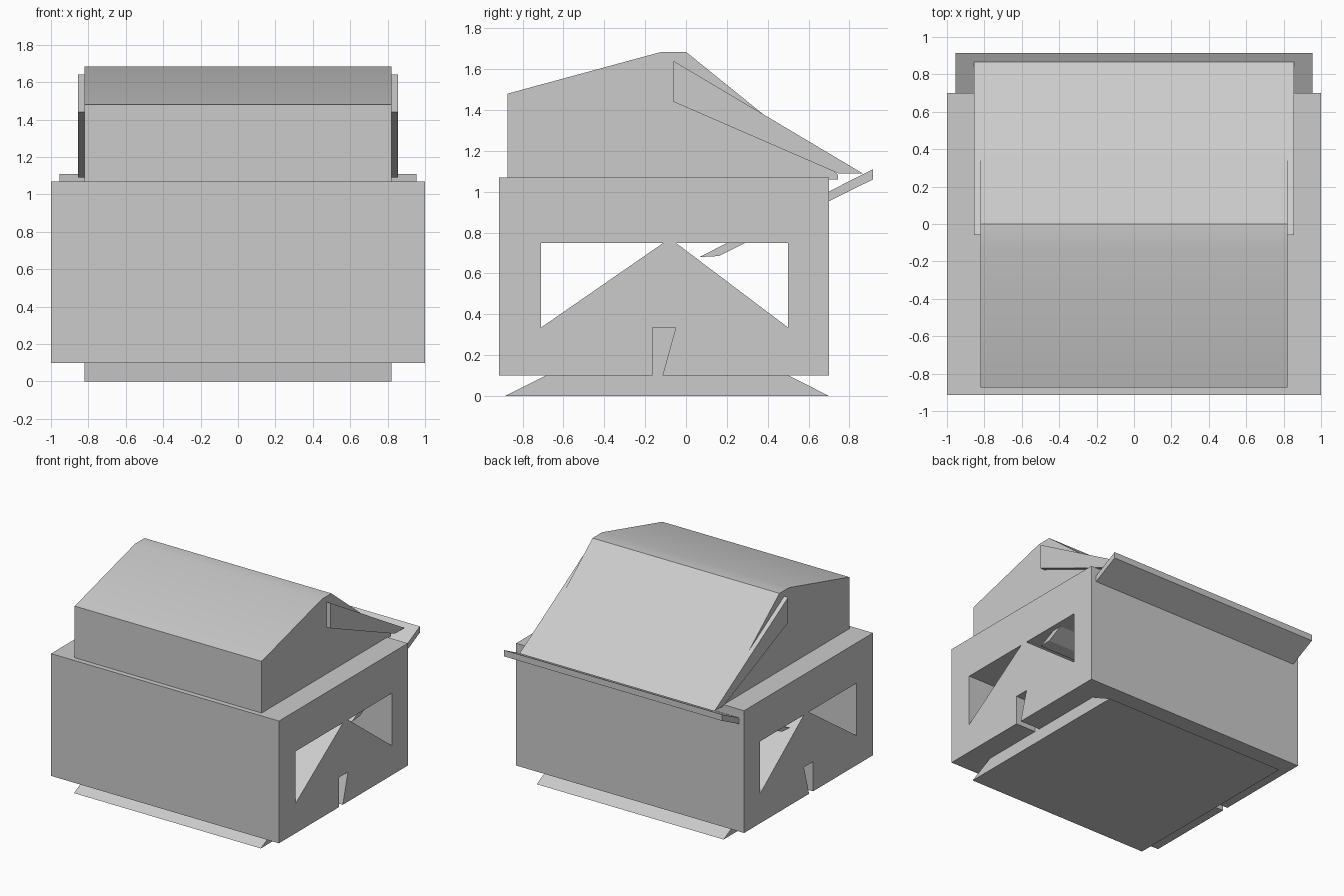
import bpy, bmesh

if "Cube" in bpy.data.objects:
    bpy.data.objects.remove(bpy.data.objects["Cube"])


def prism(name, profile, half_width):
    """Extrude a (y, z) side profile symmetrically along x."""
    bm = bmesh.new()
    face = bm.faces.new([bm.verts.new((-half_width, y, z)) for y, z in profile])
    ext = bmesh.ops.extrude_face_region(bm, geom=[face])
    moved = [v for v in ext["geom"] if isinstance(v, bmesh.types.BMVert)]
    bmesh.ops.translate(bm, verts=moved, vec=(2 * half_width, 0, 0))
    bmesh.ops.recalc_face_normals(bm, faces=bm.faces)
    mesh = bpy.data.meshes.new(name)
    bm.to_mesh(mesh)
    bm.free()
    obj = bpy.data.objects.new(name, mesh)
    bpy.context.collection.objects.link(obj)
    return obj


# Main block
body = prism("body", [(-0.915, 0.1), (0.7, 0.1), (0.7, 1.07), (-0.915, 1.07)], 1.0)

# Triangular side windows and the tapered bottom slot, cut right through
openings = {
    "front_window_cutter": [(-0.71, 0.335), (-0.11, 0.75), (-0.71, 0.75)],
    "back_window_cutter": [(0.5, 0.335), (0.5, 0.75), (-0.05, 0.75)],
    "slot_cutter": [(-0.1427, 0.0), (-0.115, 0.1), (-0.05, 0.335),
                    (-0.165, 0.335), (-0.165, 0.0)],
}
for name, profile in openings.items():
    cutter = prism(name, profile, 1.2)
    mod = body.modifiers.new(name, "BOOLEAN")
    mod.operation = "DIFFERENCE"
    mod.solver = "EXACT"
    mod.object = cutter
    bpy.context.view_layer.objects.active = body
    bpy.ops.object.modifier_apply(modifier=name)
    bpy.data.objects.remove(cutter)

# Sloped foot under the block, its ridge rising behind the slot
prism("foot", [(-0.885, 0), (0.7, 0), (-0.09, 0.4)], 0.82)

# Upper housing with softly rounded top
housing = prism("upper_housing", [(-0.875, 1.06), (0.745, 1.06), (0.745, 1.083),
                                  (0.0, 1.685), (-0.12, 1.685), (-0.875, 1.48)], 0.82)

# Slanted back cover, slightly wider than the housing
prism("back_cover", [(-0.06, 1.44), (0.745, 1.09), (0.865, 1.09), (-0.06, 1.64)], 0.855)

# Slanted tray running through the block and out of the back
prism("tray", [(0.065, 0.68), (0.16, 0.685), (0.915, 1.06), (0.915, 1.11)], 0.955)

# Smooth the shallow bend of the housing only
bpy.ops.object.select_all(action="DESELECT")
housing.select_set(True)
bpy.context.view_layer.objects.active = housing
bpy.ops.object.shade_smooth_by_angle(angle=0.52)
